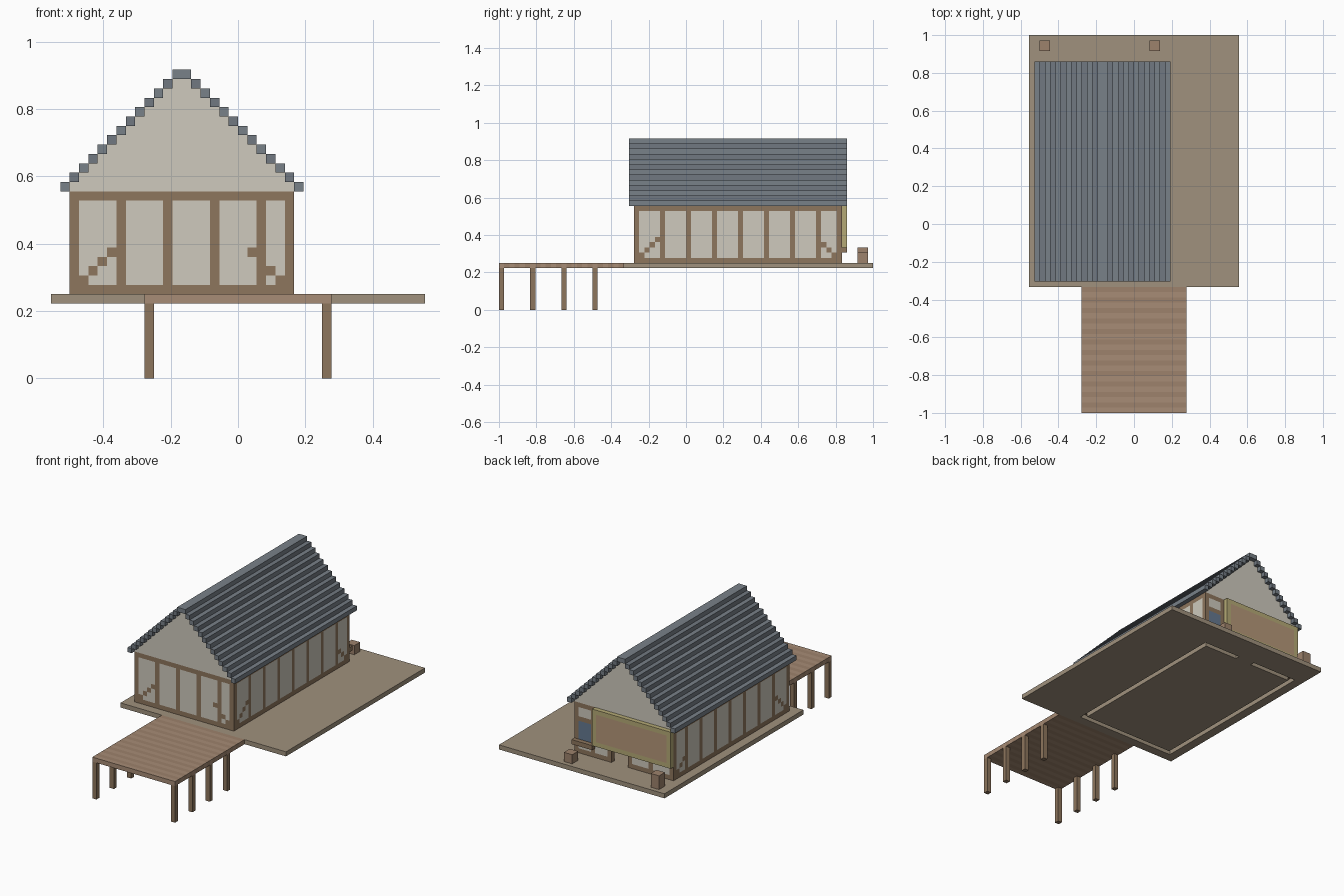
import bpy, bmesh
from mathutils import Vector

if "Cube" in bpy.data.objects:
    bpy.data.objects.remove(bpy.data.objects["Cube"])

V = 2 / 72   # one block; all dimensions below are whole blocks
cells = {}   # block position -> (part name, material)


def mat(name, r, g, b):
    m = bpy.data.materials.new(name)
    m.diffuse_color = (r, g, b, 1)
    m.use_nodes = True
    m.node_tree.nodes["Principled BSDF"].inputs["Base Color"].default_value = m.diffuse_color
    return m


WOOD = mat("timber", .27, .18, .11)
PLASTER = mat("plaster", .62, .59, .51)
EARTH = mat("earth", .35, .285, .205)
PLANK = [mat("plank_a", .39, .265, .18), mat("plank_b", .34, .225, .15)]
TILE = [mat("tile_a", .19, .22, .25), mat("tile_b", .165, .19, .22)]
GOLD = mat("sign_border", .46, .40, .18)
TAN = mat("sign_board", .46, .31, .19)
GLASS = mat("glass", .13, .19, .28)


def region(x0, x1, y0, y1, z0, z1):
    return [(x, y, z) for x in range(x0, x1) for y in range(y0, y1)
            for z in range(z0, z1)]


def fill(part, m, *box):
    """Fill a box with blocks; later parts replace earlier ones."""
    for c in region(*box):
        cells[c] = (part, m)


def carve(*box):
    for c in region(*box):
        cells.pop(c, None)


def wall(part, axis, at, start, end, posts, lean=()):
    """Plaster wall with a timber frame; lean gives brace starts and directions."""
    def put(m, a0, a1, z0, z1):
        t = (at, at + 1)
        fill(part, m, *((a0, a1) + t if axis == "x" else t + (a0, a1)), z0, z1)
    put(PLASTER, start, end, 10, 19)
    put(WOOD, start, end, 9, 10)
    put(WOOD, start, end, 19, 20)
    for p in posts:
        put(WOOD, p, p + 1, 10, 19)
    for s, d in lean:
        for k in range(4):
            put(WOOD, s + d * k, s + d * k + 1, 10 + k, 11 + k)


# ground slab, with a channel in its underside below the walls
fill("ground_slab", EARTH, -20, 20, -12, 36, 8, 9)
for box in ((-18, 6, -10, -9), (-18, -17, -9, 29), (5, 6, -9, 29),
            (-18, -7, 29, 30), (-3, 6, 29, 30)):
    carve(*box, 8, 9)

# plank dock on legs
for y in range(-36, -12):
    fill("dock_deck", PLANK[y % 2], -10, 10, y, y + 1, 8, 9)
for x in (-10, 9):
    for y in range(-36, -12, 6):
        fill("dock_legs", WOOD, x, x + 1, y, y + 1, 0, 8)

# four walls
for side, x in (("left_wall", -18), ("right_wall", 5)):
    wall(side, "y", x, -9, 29, range(-5, 26, 5), [(-9, 1), (28, -1)])
wall("front_wall", "x", -10, -18, 6, [-18, -13, -8, -3, 2, 5], [(-17, 1), (4, -1)])
wall("back_wall", "x", 29, -18, 6, [-18, -13, -8, -3, 1, 5])

# rear doorway, window and sill
fill("back_wall", WOOD, -7, -3, 29, 30, 17, 18)
carve(-7, -3, 29, 30, 9, 17)
fill("back_wall", WOOD, 2, 5, 29, 30, 16, 17)
fill("window", GLASS, 2, 5, 29, 30, 12, 16)
fill("window_sill", WOOD, 1, 6, 30, 31, 11, 12)

# stepped gables and roof courses, symmetric about the ridge at x = -6
for k in range(12):
    for name, y in (("front_gable", -10), ("back_gable", 29)):
        fill(name, PLASTER, -18 + k, 6 - k, y, y + 1, 20 + k, 21 + k)
    for x in (-19 + k, 6 - k):
        fill("roof", TILE[k % 2], x, x + 1, -11, 31, 20 + k, 21 + k)
fill("roof", TILE[0], -7, -5, -11, 31, 32, 33)

# blank sign board with a border
fill("sign", GOLD, -18, 1, 30, 31, 12, 20)
fill("sign", TAN, -17, 0, 30, 31, 13, 19)

# crates on the rear corners
fill("tall_crate", PLANK[1], -18, -16, 33, 35, 9, 12)
fill("short_crate", PLANK[1], 3, 5, 33, 35, 9, 11)

# turn the blocks of each part into an outer skin without buried faces
SIDES = [Vector([s if i == a else 0 for i in range(3)])
         for a in range(3) for s in (-1, 1)]
for part in dict.fromkeys(p for p, _ in cells.values()):
    bm, me, slots, verts = bmesh.new(), bpy.data.meshes.new(part), [], {}
    for c, (p, m) in cells.items():
        if p != part:
            continue
        if m not in slots:
            slots.append(m)
            me.materials.append(m)
        for n in SIDES:
            if tuple(int(a + b) for a, b in zip(c, n)) in cells:
                continue
            u = Vector((abs(n.z), abs(n.x), abs(n.y)))
            w = n.cross(u)
            mid = Vector(c) + Vector((.5, .5, .5)) + n / 2
            quad = []
            for a, b in ((-1, -1), (1, -1), (1, 1), (-1, 1)):
                q = mid + u * a / 2 + w * b / 2
                key = tuple(round(t) for t in q)
                if key not in verts:
                    verts[key] = bm.verts.new(q * V)
                quad.append(verts[key])
            bm.faces.new(quad).material_index = slots.index(m)
    bmesh.ops.dissolve_limit(bm, angle_limit=.01, verts=bm.verts, edges=bm.edges,
                             delimit={"MATERIAL"})
    bm.to_mesh(me)
    bm.free()
    bpy.context.collection.objects.link(bpy.data.objects.new(part, me))
